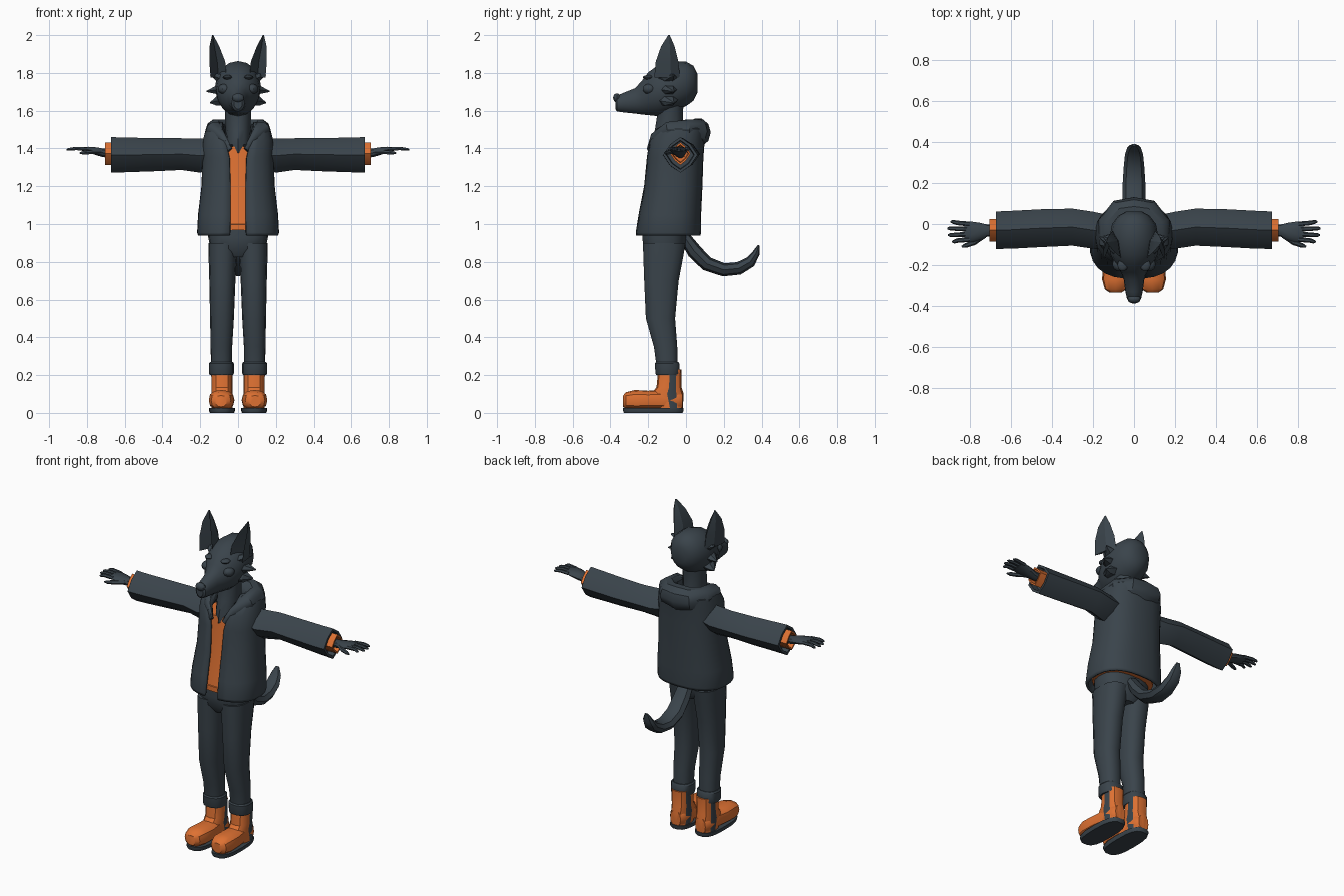
import bpy, bmesh, math
from mathutils import Vector


def material(name, rgb):
    m = bpy.data.materials.new(name)
    m.diffuse_color = (*rgb, 1)
    return m


SLATE = material("slate", (0.042, 0.057, 0.070))
ORANGE = material("orange", (0.73, 0.165, 0.032))


def sgnpow(v, e):
    return math.copysign(abs(v) ** e, v)


def oval(n, e=1.0):
    """Superellipse section: e<1 boxy, 1 round, 2 diamond."""
    return [(sgnpow(math.cos(2 * math.pi * i / n), e),
             sgnpow(math.sin(2 * math.pi * i / n), e)) for i in range(n)]


def loft(name, rings, mat, mirror=False, closed=True, angle=35):
    """Skin a list of point rings."""
    bm = bmesh.new()
    vs = [[bm.verts.new(p) for p in r] for r in rings]
    n = len(rings[0])
    for a, b in zip(vs, vs[1:]):
        for i in range(n if closed else n - 1):
            j = (i + 1) % n
            bm.faces.new((a[i], a[j], b[j], b[i]))
    if closed:
        bm.faces.new(vs[0])
        bm.faces.new(vs[-1])
    bmesh.ops.recalc_face_normals(bm, faces=bm.faces)
    me = bpy.data.meshes.new(name)
    bm.to_mesh(me)
    bm.free()
    ob = bpy.data.objects.new(name, me)
    bpy.context.collection.objects.link(ob)
    me.materials.append(mat)
    bpy.ops.object.select_all(action='DESELECT')
    ob.select_set(True)
    bpy.context.view_layer.objects.active = ob
    bpy.ops.object.shade_smooth_by_angle(angle=math.radians(angle))
    if mirror:
        md = ob.modifiers.new("mirror", 'MIRROR')
        md.use_mirror_merge = False
    return ob


def stack(name, axis, rows, mat, n=12, e=1.0, section=None, **kw):
    """Rows: position on axis, two centre values, two radii."""
    sec = section or oval(n, e)
    rings = []
    for t, c1, c2, r1, r2 in rows:
        ring = []
        for u, v in sec:
            p = [c1 + u * r1, c2 + v * r2]
            p.insert("xyz".index(axis), t)
            ring.append(p)
        rings.append(ring)
    return loft(name, rings, mat, **kw)


def path(name, rows, mat, n=8, **kw):
    """Rows: x, y, z, sideways radius, upright radius along a path."""
    c = [Vector(r[:3]) for r in rows]
    rings = []
    for i, r in enumerate(rows):
        t = (c[min(i + 1, len(c) - 1)] - c[max(i - 1, 0)]).normalized()
        u = t.cross(Vector((0, 0, 1))).normalized()
        v = u.cross(t)
        rings.append([c[i] + u * a * r[3] + v * b * r[4] for a, b in oval(n)])
    return loft(name, rings, mat, **kw)


def blob(name, c, r, mat, n=10, **kw):
    """Low-poly ellipsoid."""
    rows = []
    for k in range(7):
        a = math.radians(-85 + 170 * k / 6)
        rows.append((c[2] + r[2] * math.sin(a), c[0], c[1],
                     r[0] * math.cos(a), r[1] * math.cos(a)))
    return stack(name, 'z', rows, mat, n=n, **kw)


# Boots
stack("boot_sole", 'z', [(0, .085, -.173, .064, .157), (.012, .085, -.173, .069, .162),
                         (.025, .085, -.173, .069, .162)], SLATE, n=18, e=.7, mirror=True)
stack("boot_foot", 'y', [(-.333, .09, .062, .03, .03), (-.318, .09, .065, .052, .044),
                         (-.27, .088, .068, .067, .053), (-.2, .086, .067, .067, .05),
                         (-.13, .085, .068, .058, .052), (-.04, .085, .065, .052, .05),
                         (-.018, .085, .065, .035, .045)], ORANGE, e=.8, mirror=True)
shaft = stack("boot_shaft", 'z', [(.025, .085, -.085, .056, .068), (.1, .085, -.1, .056, .088),
                                  (.135, .085, -.09, .056, .066), (.23, .085, -.085, .057, .062)],
              ORANGE, e=.85, mirror=True)
shaft.data.materials.append(SLATE)
for f in shaft.data.polygons:  # dark side strips
    if abs(f.normal.x) > .7 and -.09 < f.center.y < -.05 and f.center.z < .22:
        f.material_index = 1

# Trousers
stack("trouser_leg", 'z', [(.24, .088, -.1, .055, .056), (.35, .088, -.108, .057, .063),
                           (.5, .085, -.135, .063, .079), (.7, .083, -.13, .069, .093),
                           (.83, .081, -.12, .075, .108), (.9, .078, -.115, .079, .115)],
      SLATE, n=14, e=.85, mirror=True)
stack("trouser_cuff", 'z', [(.2, .088, -.097, .062, .062), (.21, .088, -.097, .066, .066),
                            (.262, .088, -.1, .066, .066), (.27, .088, -.1, .06, .06)],
      SLATE, n=14, e=.85, mirror=True)
stack("trouser_hips", 'z', [(.825, 0, -.115, .05, .085), (.87, 0, -.115, .145, .112),
                            (.93, 0, -.115, .158, .117), (1.02, 0, -.11, .158, .115)],
      SLATE, n=18, e=.8)

# Shirt with hem
stack("shirt", 'z', [(.968, 0, -.1, .17, .138), (.998, 0, -.1, .17, .138),
                     (1.0, 0, -.1, .166, .133), (1.2, 0, -.075, .155, .125),
                     (1.35, 0, -.065, .15, .12), (1.41, 0, -.065, .14, .115)],
      ORANGE, n=20, e=.75)

# Open jacket
rings = []
for z, y0, y1, rx, gap in [(.94, -.258, .07, .205, .045), (.955, -.26, .072, .21, .042),
                           (1.05, -.245, .073, .205, .04), (1.2, -.216, .08, .187, .04),
                           (1.35, -.202, .085, .182, .045), (1.44, -.192, .092, .18, .065),
                           (1.5, -.16, .1, .165, .085), (1.535, -.11, .08, .11, .08)]:
    cy, ry = (y0 + y1) / 2, (y1 - y0) / 2
    a = math.asin((gap / rx) ** (1 / .8))
    ring = []
    for i in range(25):
        t = a + (2 * math.pi - 2 * a) * i / 24
        ring.append((rx * sgnpow(math.sin(t), .8), cy - ry * sgnpow(math.cos(t), .8), z))
    rings.append(ring)
jacket = loft("jacket_body", rings, SLATE, closed=False)
solid = jacket.modifiers.new("thickness", 'SOLIDIFY')
solid.thickness, solid.offset = .014, 0

# Folded hood around the neck
half = [(.045, -.195, 1.39, .01, .02), (.085, -.165, 1.455, .022, .03),
        (.12, -.09, 1.498, .05, .045), (.118, 0, 1.497, .058, .058),
        (.068, .055, 1.49, .066, .068), (0, .065, 1.485, .066, .076)]
path("hood", half + [(-r[0],) + r[1:] for r in half[-2::-1]], SLATE, n=10)

# Sleeves and shirt cuffs, turned square in section
stack("sleeve", 'x', [(.13, -.04, 1.37, .085, .08), (.2, -.03, 1.362, .09, .09),
                      (.3, -.015, 1.37, .09, .084), (.45, -.02, 1.367, .092, .088),
                      (.6, -.028, 1.366, .092, .092), (.672, -.03, 1.366, .091, .094),
                      (.672, -.03, 1.366, .074, .077), (.63, -.03, 1.366, .07, .073)],
      SLATE, n=8, e=1.5, mirror=True)
stack("shirt_cuff", 'x', [(.62, -.03, 1.372, .054, .058), (.703, -.03, 1.372, .054, .06),
                          (.703, -.03, 1.372, .044, .048), (.67, -.03, 1.372, .04, .044)],
      ORANGE, n=8, e=1.6, mirror=True)

# Hands
stack("palm", 'x', [(.66, -.03, 1.372, .026, .024), (.715, -.032, 1.377, .03, .024),
                    (.75, -.038, 1.385, .044, .022), (.79, -.038, 1.393, .05, .017),
                    (.825, -.037, 1.396, .047, .01)], SLATE, n=10, mirror=True)
for k in range(4):
    y, tip = -.075 + .025 * k, (.885, .905, .908, .893)[k]
    y2 = -.038 + (y + .038) * 1.3
    path("finger", [(.80, y, 1.396, .012, .011), (.86, (y + y2) / 2, 1.4, .011, .01),
                    (tip - .01, y2, 1.395, .009, .008), (tip, y2, 1.393, .004, .004)],
         SLATE, n=6, mirror=True)
path("thumb", [(.73, -.055, 1.382, .015, .014), (.78, -.09, 1.38, .014, .012),
               (.82, -.105, 1.377, .011, .01), (.838, -.11, 1.376, .004, .004)],
     SLATE, n=6, mirror=True)

# Tail
path("tail", [(0, -.01, .935, .045, .03), (0, .045, .855, .053, .04), (0, .11, .79, .056, .038),
              (0, .2, .758, .055, .035), (0, .28, .766, .05, .034), (0, .34, .8, .044, .03),
              (0, .37, .845, .034, .02), (0, .385, .888, .012, .005)], SLATE)

# Neck with pointed chest ruff
stack("neck", 'z', [(1.375, 0, -.1, .008, .095), (1.42, 0, -.095, .06, .092),
                    (1.5, 0, -.088, .066, .076), (1.6, 0, -.083, .069, .066),
                    (1.68, 0, -.08, .08, .08)], SLATE)

# Head and muzzle
stack("head", 'y', [(.06, 0, 1.745, .04, .05), (.04, 0, 1.745, .076, .092),
                    (0, 0, 1.742, .107, .118), (-.08, 0, 1.725, .122, .138),
                    (-.15, 0, 1.705, .114, .134), (-.2, 0, 1.69, .09, .113),
                    (-.235, 0, 1.668, .063, .088), (-.27, 0, 1.652, .05, .067),
                    (-.33, 0, 1.643, .042, .052), (-.365, 0, 1.638, .034, .042),
                    (-.374, 0, 1.638, .022, .03)], SLATE, n=16)
blob("nose", (0, -.366, 1.668), (.033, .021, .024), SLATE)
blob("brow", (.055, -.2, 1.777), (.026, .03, .012), SLATE, mirror=True)
blob("cheek_patch", (.072, -.195, 1.715), (.034, .036, .028), SLATE, mirror=True)

# Ears with hollow fronts
crescent = [(-1, -1), (-.75, .3), (0, 1), (.75, .3), (1, -1), (0, .35)]
stack("ear", 'z', [(1.775, .103, -.1, .042, .068), (1.86, .11, -.1, .042, .06),
                   (1.94, .125, -.096, .026, .036), (2.0, .134, -.09, .003, .004)],
      SLATE, section=crescent, mirror=True, angle=25)

# Cheek fur spikes
for x, z, zt, r in [(.148, 1.765, 1.79, .03), (.167, 1.72, 1.702, .034), (.148, 1.66, 1.642, .036)]:
    stack("cheek_tuft", 'x', [(.08, -.1, z, .06, r), (.115, -.09, (z + zt) / 2, .042, r * .75),
                              (x, -.065, zt, .003, .003)], SLATE, n=6, mirror=True, angle=20)
